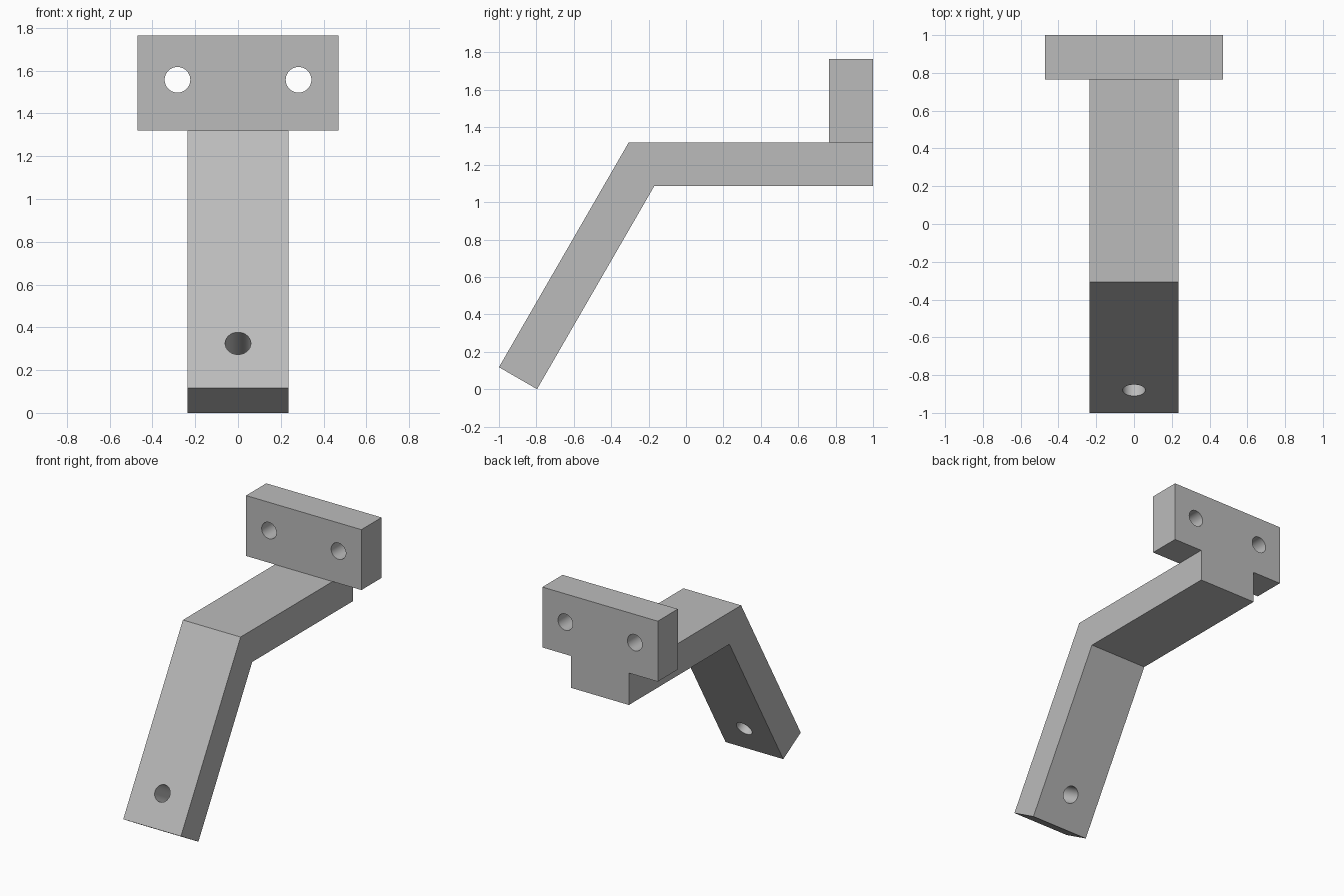
import bpy, bmesh
from math import radians, sin, cos
from mathutils import Vector

default = bpy.data.objects.get("Cube")
if default:
    bpy.data.objects.remove(default, do_unlink=True)

T = 0.235            # bar thickness and half width
TOP = 1.32           # top of the level bar
TILT = radians(60)   # slope of the lower leg
HOLE_R = 0.06

grey = bpy.data.materials.new("plain grey")
grey.use_nodes = True
grey.diffuse_color = (0.5, 0.5, 0.5, 1)
grey.node_tree.nodes["Principled BSDF"].inputs["Base Color"].default_value = (0.5, 0.5, 0.5, 1)


def extrude_profile(name, points, half_width):
    """Solid made from a (y, z) outline, extruded along x."""
    bm = bmesh.new()
    face = bm.faces.new([bm.verts.new((-half_width, y, z)) for y, z in points])
    moved = bmesh.ops.extrude_face_region(bm, geom=[face])["geom"]
    bmesh.ops.translate(bm, vec=(2 * half_width, 0, 0),
                        verts=[v for v in moved if isinstance(v, bmesh.types.BMVert)])
    bmesh.ops.recalc_face_normals(bm, faces=bm.faces)
    mesh = bpy.data.meshes.new(name)
    bm.to_mesh(mesh)
    bm.free()
    mesh.materials.append(grey)
    obj = bpy.data.objects.new(name, mesh)
    bpy.context.collection.objects.link(obj)
    return obj


def apply_boolean(target, other, operation):
    bpy.context.view_layer.objects.active = target
    mod = target.modifiers.new(operation.lower(), "BOOLEAN")
    mod.operation, mod.solver, mod.object = operation, "EXACT", other
    bpy.ops.object.modifier_apply(modifier=mod.name)
    bpy.data.objects.remove(other, do_unlink=True)


def drill(target, centre, axis):
    bpy.ops.mesh.primitive_cylinder_add(vertices=48, radius=HOLE_R, depth=0.8, location=centre)
    cutter = bpy.context.object
    cutter.name = "hole_cutter"
    cutter.hide_render = True
    cutter.rotation_euler = Vector(axis).to_track_quat("Z", "Y").to_euler()
    cutter.data.materials.append(grey)
    apply_boolean(target, cutter, "DIFFERENCE")


# Bent arm: sloped leg and level bar in one outline
foot_z = T * cos(TILT)
foot_y = -1 + T * sin(TILT)
run = cos(TILT) / sin(TILT)
bracket = extrude_profile("bent_bracket", [
    (-1, foot_z), (foot_y, 0), (foot_y + (TOP - T) * run, TOP - T),
    (1, TOP - T), (1, TOP), (-1 + (TOP - foot_z) * run, TOP)], T)

# Upright mounting plate at the back end
plate = extrude_profile("mounting_plate", [
    (1 - T, TOP), (1, TOP), (1, 1.765), (1 - T, 1.765)], 2 * T)
apply_boolean(bracket, plate, "UNION")

# Two plate holes, and one square through the sloped leg
for side in (-1, 1):
    drill(bracket, (side * 0.283, 1 - T / 2, 1.557), (0, 1, 0))
hole_z = 0.325
drill(bracket, (0, -1 + (hole_z - foot_z) * run, hole_z), (0, sin(TILT), -cos(TILT)))

# Smooth hole walls, sharp bar edges
bpy.ops.object.select_all(action="DESELECT")
bracket.select_set(True)
bpy.context.view_layer.objects.active = bracket
bpy.ops.object.shade_smooth_by_angle(angle=radians(30))
